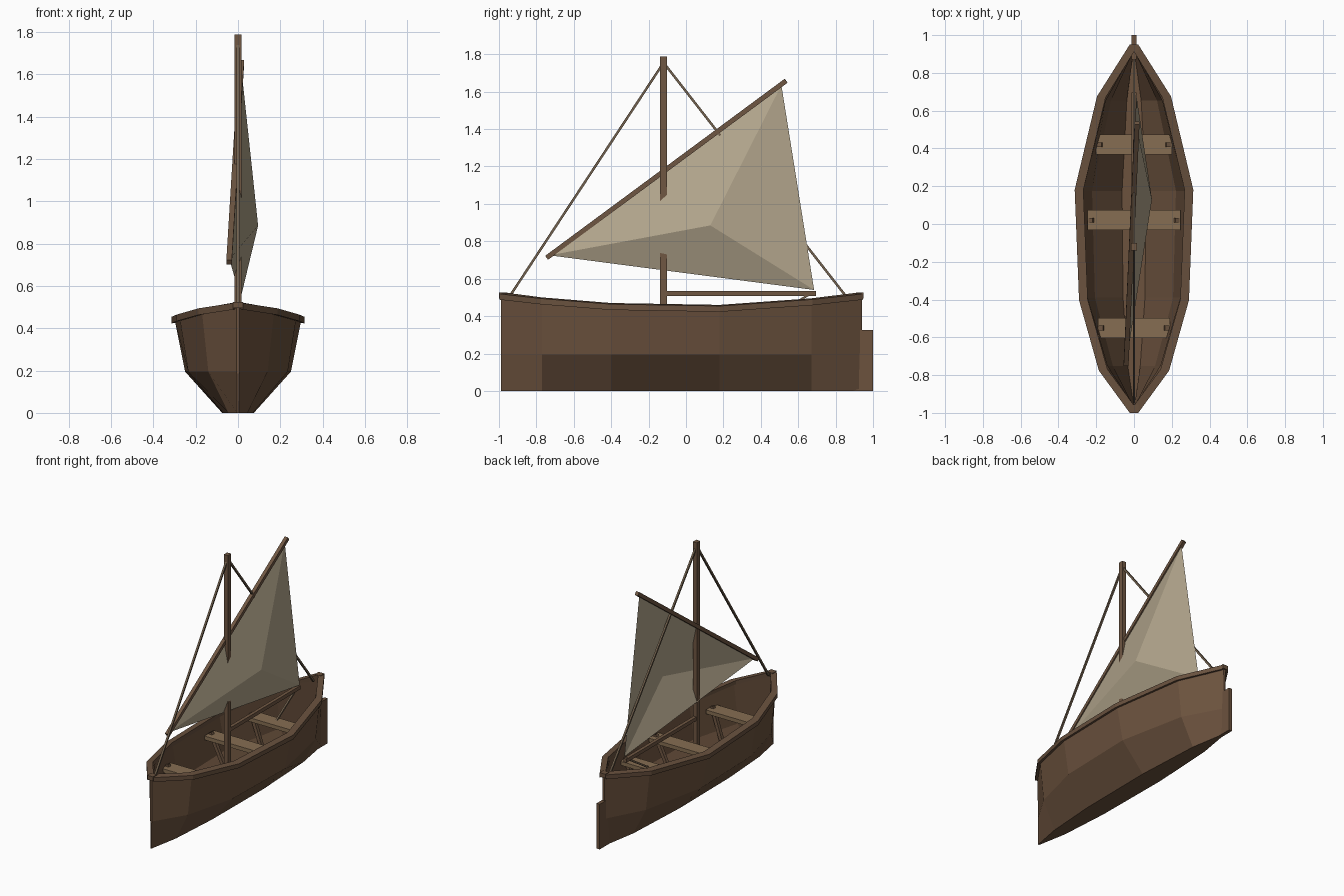
import bpy
from mathutils import Vector, Matrix

if "Cube" in bpy.data.objects:
    bpy.data.objects.remove(bpy.data.objects["Cube"])


def material(name, color):
    m = bpy.data.materials.new(name)
    m.diffuse_color = (*color, 1)
    m.use_nodes = True
    m.node_tree.nodes["Principled BSDF"].inputs["Base Color"].default_value = m.diffuse_color
    return m


HULL = material("hull_wood", (0.15, 0.085, 0.048))
RAIL = material("rail_wood", (0.14, 0.082, 0.048))
SPAR = material("spar_wood", (0.16, 0.095, 0.055))
PLANK = material("plank_wood", (0.24, 0.155, 0.085))
ROPE = material("rope", (0.17, 0.12, 0.075))
CLOTH = material("sailcloth", (0.46, 0.39, 0.27))


def mesh_object(name, verts, faces, mat):
    me = bpy.data.meshes.new(name)
    me.from_pydata([tuple(v) for v in verts], [], faces)
    me.materials.append(mat)
    ob = bpy.data.objects.new(name, me)
    bpy.context.collection.objects.link(ob)
    return ob


def beam(name, a, b, wide, thick, mat):
    """Square-sided bar from a to b; wide runs roughly along x."""
    a, b = Vector(a), Vector(b)
    d = (b - a).normalized()
    side = Vector((1, 0, 0))
    side = (side - d * d.dot(side)).normalized()
    up = d.cross(side)
    verts = [p + side * (sx * wide / 2) + up * (sy * thick / 2)
             for p in (a, b) for sx, sy in ((-1, -1), (1, -1), (1, 1), (-1, 1))]
    faces = [(3, 2, 1, 0), (4, 5, 6, 7)]
    faces += [(i, (i + 1) % 4, 4 + (i + 1) % 4, 4 + i) for i in range(4)]
    return mesh_object(name, verts, faces, mat)


def loft(name, rings, closed, mat):
    n = len(rings[0])
    verts = [v for r in rings for v in r]
    faces = []
    for i in range(len(rings) - 1):
        for j in range(n if closed else n - 1):
            k = (j + 1) % n
            faces.append((i * n + j, i * n + k, (i + 1) * n + k, (i + 1) * n + j))
    if closed:
        faces += [tuple(range(n - 1, -1, -1)),
                  tuple(range((len(rings) - 1) * n, len(rings) * n))]
    return mesh_object(name, verts, faces, mat)


# Hull stations: y, half widths at bottom, chine and sheer, sheer height
STATIONS = [
    (-0.99, 0.004, 0.006, 0.008, 0.50),
    (-0.77, 0.045, 0.140, 0.170, 0.475),
    (-0.40, 0.070, 0.235, 0.275, 0.445),
    (0.18, 0.075, 0.250, 0.298, 0.435),
    (0.67, 0.050, 0.150, 0.180, 0.47),
    (0.94, 0.004, 0.006, 0.008, 0.50),
]


def section(y, b, c, s, h):
    half = [(s, y, h), (c, y, 0.195), (b, y, 0.0)]
    return half + [(-x, yy, z) for x, yy, z in reversed(half)]


def inner_section(y, b, c, s, h):
    t = 0.028
    half = [(max(s - t, 0.002), y * 0.975, h), (max(c - t, 0.002), y * 0.975, 0.205),
            (max(b - 0.012, 0.001), y * 0.975, 0.03)]
    return half + [(-x, yy, z) for x, yy, z in reversed(half)]


# Hull shell, outside and inside skins
hull = loft("hull", [section(*s) for s in STATIONS], False, HULL)
n = len(STATIONS) * 6
mesh = hull.data
ends = [(0, 5, 4, 3, 2, 1), tuple(range(n - 6, n))]
verts = [v.co.copy() for v in mesh.vertices]
faces = [tuple(p.vertices) for p in mesh.polygons] + ends
mesh.clear_geometry()
mesh.from_pydata(verts, [], faces)
inside = loft("hull_lining", [inner_section(*s) for s in STATIONS], False, HULL)
inside.data.flip_normals()

# Gunwale rails, both sides
for sign, side in ((1, "right"), (-1, "left")):
    rings = []
    for y, b, c, s, h in STATIONS:
        end = abs(y) > 0.9
        yo = y * 1.008
        yi = y * 0.97 if end else y
        xo, xi = s + 0.016, (0.0 if end else s - 0.030)
        lo, hi = h - 0.006, h + 0.025
        rings.append([(sign * xo, yo, lo - 0.006), (sign * xo, yo, hi - 0.006),
                      (sign * xi, yi, hi), (sign * xi, yi, lo)])
    rail = loft("gunwale_" + side, rings, True, RAIL)
    if sign > 0:
        rail.data.flip_normals()
# Stem and stern caps that join the rails
beam("bow_cap", (0, -1.0, 0.51), (0, -0.955, 0.51), 0.045, 0.03, RAIL)
beam("stern_cap", (0, 0.91, 0.51), (0, 0.95, 0.51), 0.045, 0.03, RAIL)

# Rudder
beam("rudder", (0, 0.935, 0.0), (0, 0.935, 0.325), 0.025, 0.13, HULL)

# Seats with slanted supports that poke through the planks
for name, y, half in (("front", -0.55, 0.19), ("middle", 0.02, 0.245), ("rear", 0.42, 0.20)):
    beam(name + "_seat", (0, y - 0.053, 0.365), (0, y + 0.053, 0.365), half * 2, 0.028, PLANK)
    for sign, side in ((1, "right"), (-1, "left")):
        beam(f"{name}_seat_support_{side}", (sign * 0.06, y, 0.04),
             (sign * (half - 0.015), y, 0.39), 0.025, 0.025, SPAR)

# Mast, boom and yard
beam("mast", (0, -0.12, 0.02), (0, -0.12, 1.788), 0.032, 0.038, SPAR)
beam("boom", (0, -0.12, 0.52), (0, 0.695, 0.52), 0.024, 0.026, SPAR)
beam("yard", (-0.042, -0.745, 0.712), (0.016, 0.535, 1.658), 0.026, 0.026, SPAR)

# Sail: three flat panels bulging to one side
corners = [(-0.040, -0.73, 0.725), (0.015, 0.51, 1.635), (0.012, 0.685, 0.54), (0.095, 0.13, 0.885)]
mesh_object("sail", corners, [(1, 0, 3), (2, 1, 3), (0, 2, 3)], CLOTH)

# Rigging
beam("forestay", (0, -0.12, 1.755), (0, -0.94, 0.51), 0.013, 0.013, ROPE)
beam("backstay", (0, -0.12, 1.755), (0, 0.86, 0.50), 0.013, 0.013, ROPE)
beam("sheet_rope", (0, 0.68, 0.53), (0, 0.42, 0.365), 0.012, 0.012, ROPE)
